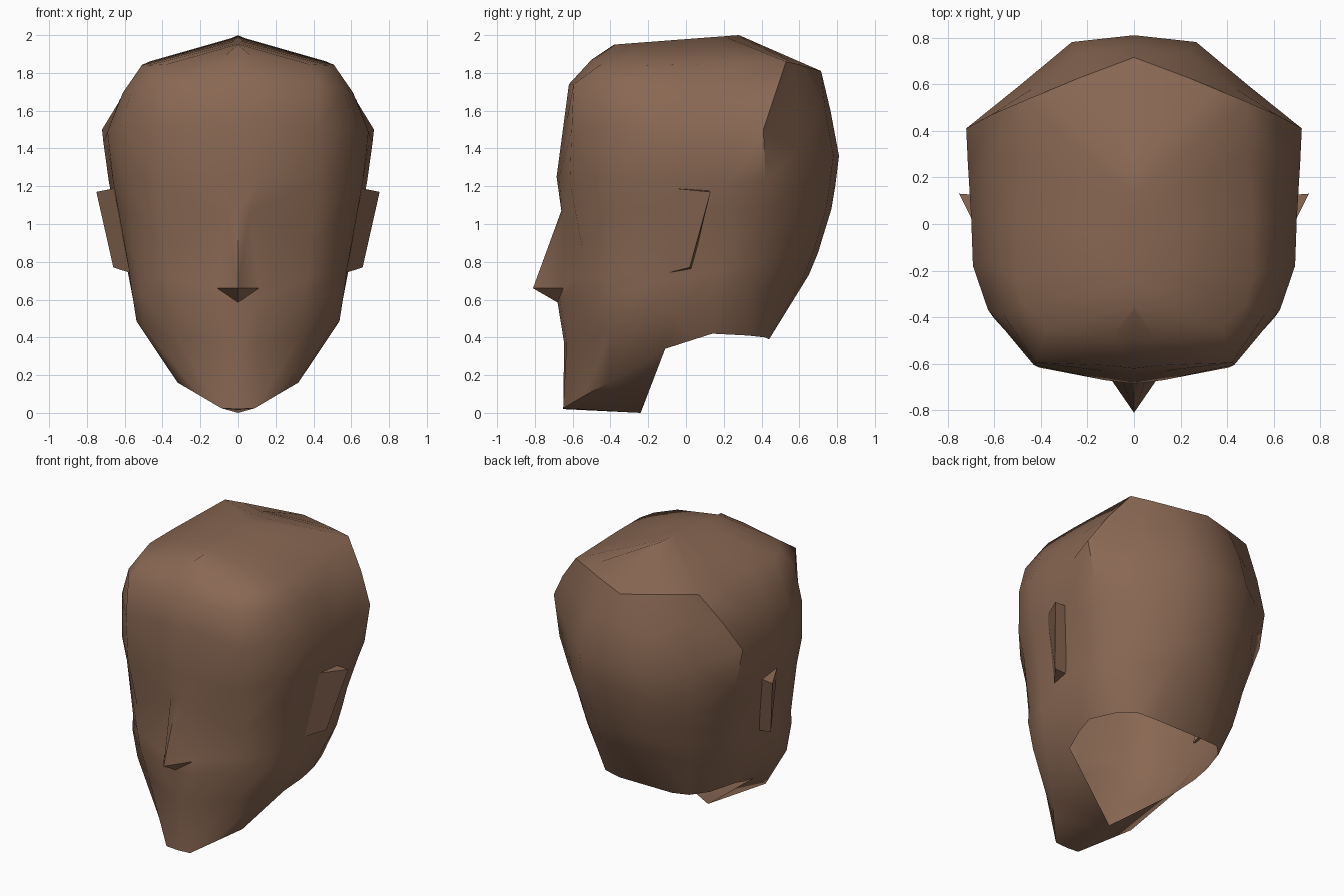
import bpy, bmesh, math
from mathutils import Vector

if "Cube" in bpy.data.objects:
    bpy.data.objects.remove(bpy.data.objects["Cube"])

skin = bpy.data.materials.new("brown_skin")
skin.diffuse_color = (0.25, 0.137, 0.086, 1)
skin.use_nodes = True
skin.node_tree.nodes["Principled BSDF"].inputs["Base Color"].default_value = skin.diffuse_color


def mirrored_object(name, points, faces, angle):
    """Build one half, mirror it across x, weld the seam and shade it."""
    bm = bmesh.new()
    verts = [bm.verts.new(p) for p in points]
    for f in faces:
        bm.faces.new([verts[i] for i in f])
    copy = bmesh.ops.duplicate(bm, geom=bm.verts[:] + bm.edges[:] + bm.faces[:])["geom"]
    for v in (g for g in copy if isinstance(g, bmesh.types.BMVert)):
        v.co.x *= -1
    bmesh.ops.reverse_faces(bm, faces=[g for g in copy if isinstance(g, bmesh.types.BMFace)])
    bmesh.ops.remove_doubles(bm, verts=bm.verts[:], dist=0.0005)
    mesh = bpy.data.meshes.new(name)
    bm.to_mesh(mesh)
    bm.free()
    mesh.materials.append(skin)
    obj = bpy.data.objects.new(name, mesh)
    bpy.context.collection.objects.link(obj)
    bpy.ops.object.select_all(action='DESELECT')
    obj.select_set(True)
    bpy.context.view_layer.objects.active = obj
    bpy.ops.object.shade_smooth_by_angle(angle=math.radians(angle))
    return obj


# Half outline of the skull from above: fraction of width, fraction front to back
outline = [(0, 0), (.18, .01), (.57, .05), (.87, .19), (.96, .32), (.97, .46),
           (.99, .62), (.92, .76), (.68, .88), (.37, .98), (0, 1)]

# Levels: front z, front y, back z, back y, half width
levels = [
    (.37, -.645, .73, .65, .56),    # mouth
    (.585, -.68, .85, .70, .59),    # under the nose
    (.66, -.66, .95, .73, .60),     # nose tip
    (1.07, -.66, 1.08, .77, .66),   # nose bridge
    (1.25, -.685, 1.20, .79, .69),  # brow
    (1.55, -.645, 1.36, .81, .72),  # forehead
    (1.74, -.62, 1.60, .765, .635),  # hairline
    (1.87, -.50, 1.81, .715, .51),  # crown rim
    (1.95, -.38, 2.00, .28, 0),     # crown ridge
]

# Jaw line and open neck edge, then the lofted rings
rings = [[Vector(p) for p in [
    (0, -.65, .02), (.09, -.65, .025), (.2, -.54, .09), (.32, -.41, .16), (.43, -.11, .34),
    (.47, .03, .385), (.48, .14, .42), (.41, .33, .41), (.32, .42, .4), (.2, .44, .39),
    (0, .44, .39)]]]
for zf, yf, zb, yb, w in levels:
    rings.append([Vector((w * s, yf + (yb - yf) * t, zf + (zb - zf) * t)) for s, t in outline])

# Sculpted points, by ring and column
sculpt = {
    # nose tip and bridge
    (3, 0): (0, -.81, .66), (3, 1): (.11, -.65, .66), (4, 1): (.06, -.645, 1.06),
    # cheeks, eye hollows, brow and temples
    (1, 2): (.33, -.51, .4), (2, 2): (.35, -.565, .6), (3, 2): (.37, -.57, .72),
    (4, 2): (.385, -.55, .88), (5, 2): (.41, -.615, 1.22), (6, 2): (.43, -.605, 1.5),
    (7, 2): (.42, -.595, 1.74), (7, 3): (.56, -.39, 1.71),
    # boxy crown rim
    (8, 2): (.38, -.45, 1.845), (8, 3): (.48, -.34, 1.84), (8, 4): (.51, -.23, 1.84),
    (8, 5): (.505, .02, 1.845), (8, 6): (.49, .3, 1.85), (8, 7): (.47, .53, 1.86),
    (8, 8): (.36, .575, 1.85), (8, 9): (.24, .625, 1.835),
    # back corners of the skull
    (5, 7): (.67, .42, 1.23), (5, 8): (.48, .585, 1.22), (6, 7): (.72, .41, 1.5),
    (6, 8): (.49, .595, 1.4), (7, 7): (.61, .47, 1.68), (7, 8): (.43, .585, 1.64),
}
for (i, j), co in sculpt.items():
    rings[i][j] = Vector(co)

n = len(outline)
points = [p for ring in rings for p in ring]
faces = []
for i in range(len(rings) - 1):
    for j in range(n - 1):
        a, b, c, d = i * n + j, i * n + j + 1, (i + 1) * n + j + 1, (i + 1) * n + j
        if j == 0 and i == 2:      # flat underside of the nose
            faces += [(a, b, c), (a, c, d)]
        else:
            faces.append((a, b, c, d))

# Throat: fan from its lowest point to the jaw line
throat = len(points)
points.append(Vector((0, -.24, 0)))
faces += [(throat, j + 1, j) for j in range(4)]
mirrored_object("head", points, faces, 45)

# Ears: wedges that open toward the back
ear_points = [(.65, -.07, 1.19), (.565, -.10, .74), (.66, .02, .77), (.75, .13, 1.17),
              (.54, .03, .76), (.61, .12, 1.18)]
ear_faces = [(0, 1, 2, 3), (3, 2, 4, 5), (0, 3, 5), (1, 4, 2)]
mirrored_object("ears", ear_points, ear_faces, 30)
